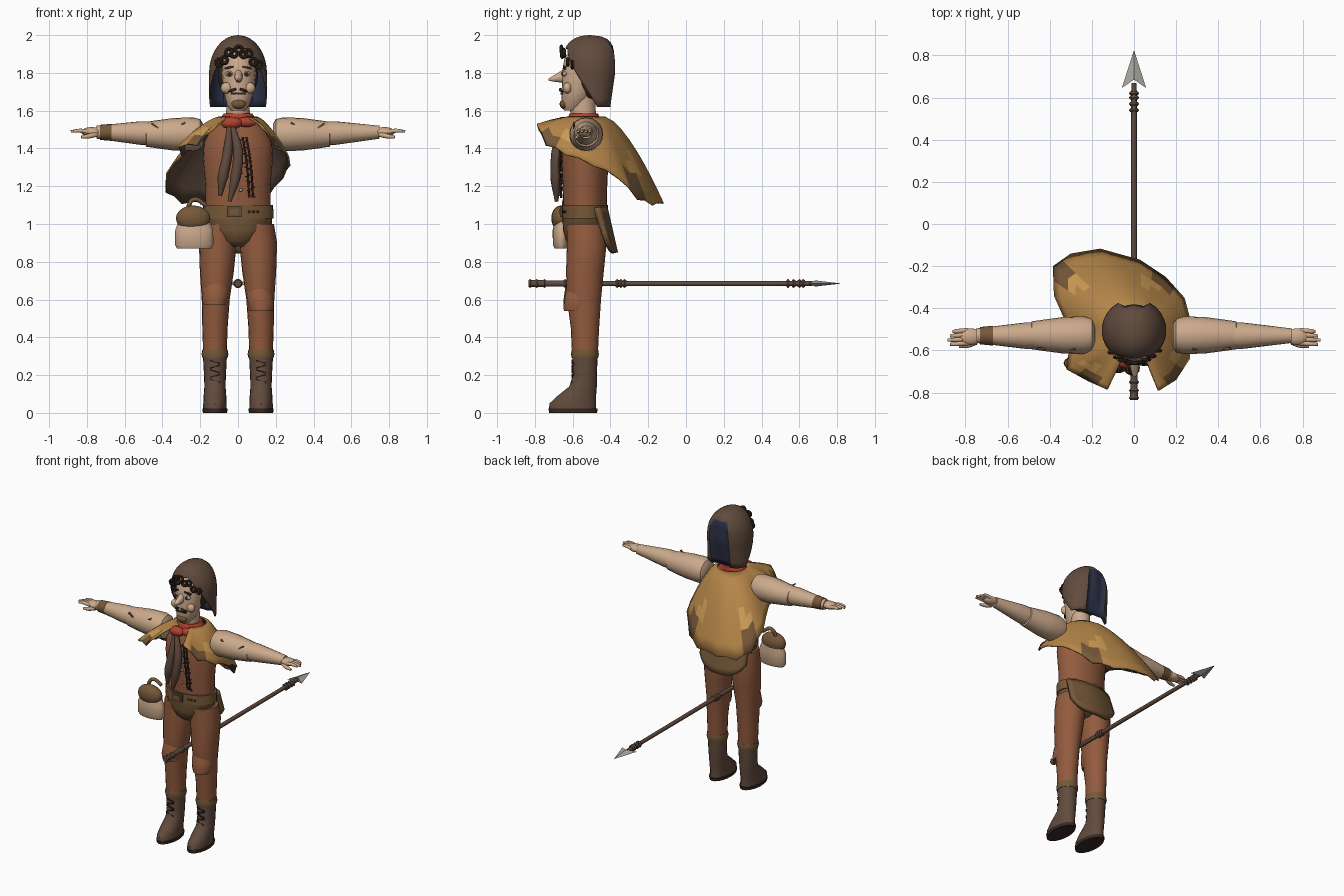
import bpy, bmesh
from math import sin, cos, pi, radians, degrees
from mathutils import Vector

if "Cube" in bpy.data.objects:
    bpy.data.objects.remove(bpy.data.objects["Cube"])


def material(name, *rgb):
    m = bpy.data.materials.new(name)
    m.use_nodes = True
    m.diffuse_color = (*rgb, 1)
    m.node_tree.nodes["Principled BSDF"].inputs["Base Color"].default_value = (*rgb, 1)
    return m


SKIN = material("skin and linen", .60, .40, .26)
RUST = material("rust leather", .29, .105, .048)
OCHRE = material("ochre cloth", .46, .235, .065)
LIGHT = material("light ochre patch", .60, .33, .09)
DARK = material("dark brown leather", .12, .07, .047)
OLIVE = material("olive brown leather", .18, .098, .04)
RED = material("red cloth", .42, .055, .028)
NAVY = material("navy lining", .027, .032, .065)
STEEL = material("pale steel", .40, .38, .34)
HAIR = material("near black brown", .04, .022, .016)


def finish(ob, mats, angle=40):
    for m in mats if isinstance(mats, list) else [mats]:
        ob.data.materials.append(m)
    bpy.ops.object.select_all(action='DESELECT')
    ob.select_set(True)
    bpy.context.view_layer.objects.active = ob
    bpy.ops.object.shade_smooth_by_angle(angle=radians(angle))
    return ob


def from_bmesh(name, bm, mats, angle=40):
    mesh = bpy.data.meshes.new(name)
    bm.to_mesh(mesh)
    bm.free()
    ob = bpy.data.objects.new(name, mesh)
    bpy.context.collection.objects.link(ob)
    return finish(ob, mats, angle)


def loft(name, axis, rings, mat, sides=20, angle=40):
    """Rings are (position on axis, centre a, centre b, radius a, radius b)."""
    bm = bmesh.new()
    loops = []
    for p, ca, cb, ra, rb in rings:
        loop = []
        for k in range(sides):
            t = 2 * pi * k / sides
            a, b = ca + ra * cos(t), cb + rb * sin(t)
            loop.append(bm.verts.new({'x': (p, a, b), 'y': (a, p, b), 'z': (a, b, p)}[axis]))
        loops.append(loop)
    for lo, hi in zip(loops, loops[1:]):
        for k in range(sides):
            n = (k + 1) % sides
            bm.faces.new((lo[k], lo[n], hi[n], hi[k]))
    bm.faces.new(loops[0])
    bm.faces.new(loops[-1])
    bmesh.ops.recalc_face_normals(bm, faces=bm.faces)
    return from_bmesh(name, bm, mat, angle)


def sheet(name, point, columns, rows, mats, rule, thickness=.008, inside=0):
    """Cloth grid with a thickness; rule picks the material of each face."""
    bm = bmesh.new()
    v = [[bm.verts.new(point(i, j)) for i in range(columns + 1)] for j in range(rows + 1)]
    for j in range(rows):
        for i in range(columns):
            f = bm.faces.new((v[j][i], v[j + 1][i], v[j + 1][i + 1], v[j][i + 1]))
            f.material_index = rule(i, j)
    bmesh.ops.remove_doubles(bm, verts=bm.verts, dist=.0005)
    ob = from_bmesh(name, bm, mats, 50)
    s = ob.modifiers.new("thickness", 'SOLIDIFY')
    s.thickness, s.offset, s.material_offset = thickness, -1, inside
    return ob


def ball(name, loc, size, mat):
    bpy.ops.mesh.primitive_uv_sphere_add(segments=18, ring_count=12, location=loc)
    ob = bpy.context.object
    ob.name, ob.scale = name, size
    return finish(ob, mat)


def box(name, loc, size, mat, turn=0):
    bpy.ops.mesh.primitive_cube_add(size=1, location=loc, rotation=(0, turn, 0))
    ob = bpy.context.object
    ob.name, ob.scale = name, size
    return finish(ob, mat)


def tube(name, points, radii, mat):
    curve = bpy.data.curves.new(name, 'CURVE')
    curve.dimensions, curve.bevel_depth, curve.bevel_resolution = '3D', 1, 3
    curve.use_fill_caps, curve.resolution_u = True, 6
    s = curve.splines.new('BEZIER')
    s.bezier_points.add(len(points) - 1)
    for bp, p, r in zip(s.bezier_points, points, radii):
        bp.co, bp.radius = p, r
        bp.handle_left_type = bp.handle_right_type = 'AUTO'
    ob = bpy.data.objects.new(name, curve)
    bpy.context.collection.objects.link(ob)
    bpy.ops.object.select_all(action='DESELECT')
    ob.select_set(True)
    bpy.context.view_layer.objects.active = ob
    bpy.ops.object.convert(target='MESH')
    return finish(bpy.context.object, mat)


MID = -.535  # depth of the body's centre line

# Trunk, hips and belt
loft("vest", 'z', [(1.07, 0, MID, .172, .115), (1.2, 0, MID, .172, .118), (1.35, 0, MID, .185, .125),
     (1.43, 0, MID, .18, .12), (1.5, 0, MID, .145, .1), (1.56, 0, MID, .09, .07)], RUST, 28)
loft("shorts", 'z', [(.88, 0, MID, .05, .06), (.91, 0, MID, .1, .1), (.97, 0, MID, .165, .116),
     (1.05, 0, MID, .185, .12)], OLIVE, 28)
loft("belt", 'z', [(1.03, 0, MID, .188, .122), (1.1, 0, MID, .186, .122)], OLIVE, 28)
box("buckle", (-.02, -.66, 1.065), (.075, .012, .055), DARK)
box("buckle_plate", (-.02, -.667, 1.065), (.05, .006, .03), OLIVE)
for k in range(3):
    ball("belt_hole", (.06 + .022 * k, -.652 + .005 * k, 1.065), (.007, .006, .007), HAIR)

# Legs and boots
for s, side in ((1, "left"), (-1, "right")):
    c = .122 * s
    loft(side + "_leg", 'z', [(.3, c, MID, .062, .068), (.45, c, MID, .067, .075), (.6, .118 * s, -.54, .074, .09),
         (.75, .112 * s, -.535, .09, .1), (.9, .107 * s, -.525, .1, .105), (1, .1 * s, -.53, .09, .1)], RUST)
    loft(side + "_boot", 'z', [(.02, c, -.6, .062, .125), (.05, c, -.6, .062, .123), (.09, c, -.578, .06, .102),
         (.14, c, -.545, .056, .073), (.2, c, -.535, .058, .063), (.31, c, MID, .064, .068)], DARK)
    loft(side + "_sole", 'z', [(0, c, -.598, .064, .127), (.022, c, -.598, .067, .13)], HAIR)
    loft(side + "_boot_cuff", 'z', [(.29, c, MID, .066, .07), (.31, c, MID, .071, .074),
         (.335, c, MID, .067, .07)], OLIVE)
    drop = .03 if s > 0 else 0
    loft(side + "_knee_patch", 'z', [(.57 - drop, c, -.575, .062, .072), (.6 - drop, c, -.575, .07, .073),
         (.66 - drop, .115 * s, -.57, .07, .07), (.69 - drop, .115 * s, -.57, .05, .06)], RUST)
    for k in range(5):
        box(side + "_boot_lace", (c, -.6, .17 + .025 * k), (.055, .014, .007), HAIR, .3 * (-1) ** k)

# Arms and hands
for s, side in ((1, "left"), (-1, "right")):
    loft(side + "_sleeve", 'x', [(s * x, -.528, 1.475, r, r) for x, r in
         ((.185, .055), (.2, .08), (.24, .09), (.34, .086), (.43, .074), (.485, .066), (.49, .055))], SKIN)
    loft(side + "_forearm", 'x', [(s * x, -.53, 1.48 + .02 * (x - .45), r, r) for x, r in
         ((.46, .062), (.52, .062), (.62, .05), (.75, .034))], SKIN)
    ball(side + "_palm", (.775 * s, MID, 1.487), (.055, .04, .026), SKIN)
    for k in range(4):
        y = MID - .03 + .02 * k
        tip = .885 - .012 * abs(k - 1)
        tube(side + "_finger", [(.79 * s, y, 1.488), (.84 * s, y - .004, 1.494), (tip * s, y - .006, 1.49)],
             (.012, .011, .007), SKIN)
    tube(side + "_thumb", [(.75 * s, -.56, 1.475), (.79 * s, -.575, 1.465), (.83 * s, -.58, 1.46)],
         (.014, .013, .008), SKIN)
    for x, z, turn in ((.3, 1.525, .5), (.44, 1.52, -.6)):
        box(side + "_sleeve_stitch", (x * s, -.593, z), (.045, .012, .008), OLIVE, turn * s)
loft("wristband", 'x', [(-.67, -.53, 1.485, .047, .045), (-.73, -.53, 1.485, .041, .04)], OLIVE)

# Head and face
loft("neck", 'z', [(1.5, 0, -.54, .065, .065), (1.68, 0, -.55, .06, .07)], SKIN)
loft("head", 'z', [(1.6, 0, -.605, .035, .04), (1.63, 0, -.595, .06, .066), (1.7, .004, -.57, .08, .088),
     (1.8, .005, -.56, .09, .097), (1.88, .005, -.555, .08, .088), (1.94, 0, -.55, .04, .05)], SKIN)
ball("hair_back", (0, -.505, 1.79), (.108, .1, .14), HAIR)
loft("nose", 'y', [(-.64, .003, 1.785, .022, .04), (-.68, .003, 1.775, .021, .024),
     (-.71, .003, 1.768, .014, .013), (-.727, .003, 1.765, .005, .005)], SKIN, 12)
ball("goatee", (.003, -.643, 1.635), (.04, .026, .027), OLIVE)
box("mouth", (.003, -.658, 1.69), (.08, .012, .01), HAIR)
for s, side in ((1, "left"), (-1, "right")):
    ball(side + "_cheek", (.062 * s, -.628, 1.72), (.03, .024, .03), SKIN)
    ball(side + "_eye", (.045 * s, -.641, 1.795), (.023, .014, .014), STEEL)
    ball(side + "_pupil", (.045 * s, -.652, 1.795), (.01, .007, .011), HAIR)
    box(side + "_eyebrow", (.047 * s, -.643, 1.828), (.05, .016, .011), HAIR, .2 * s)
    tube(side + "_moustache", [(.01 * s, -.666, 1.715), (.03 * s, -.664, 1.708), (.05 * s, -.652, 1.7)],
         (.006, .008, .003), HAIR)
for k in range(9):
    x = -.1 + .026 * k
    z = 1.925 - 7 * x * x - (.02 if k % 2 else 0)
    bpy.ops.mesh.primitive_torus_add(location=(x, -.66 + 5 * x * x, z), rotation=(pi / 2, 0, .5 * x),
                                     major_radius=.017, minor_radius=.009, major_segments=14, minor_segments=8)
    bpy.context.object.name = "hair_curl"
    finish(bpy.context.object, HAIR)


# Hood, open at the face, with a lined notch at the back
def hood_point(i, j):
    a = 2 * pi * i / 48
    turn = degrees(min(a, 2 * pi - a))
    edge = 1.93 - .31 * min(1, max(0, (turn - 25) / 80))
    f = (j / 14) ** 1.5
    z = 2 - (2 - edge) * f
    h = max(0, (z - 1.8) / .2)
    rx, ry = .153 * (1 - h * h) ** .5, .15 * (1 - h ** 3.5) ** .45
    if turn > 90:
        ry -= .25 * max(0, 1.8 - z) * (turn - 90) / 90
    if turn > 152:
        rx, ry = rx * .85, ry * (1 - .18 * min(1, 3 * f))
    return rx * sin(a), -.505 - ry * cos(a), z


sheet("hood", hood_point, 48, 14, [DARK, NAVY], lambda i, j: int(20 <= i <= 27 and j > 3), .008, 1)

# Cape: spokes from the collar to a ragged hem
HEM = [(.12, -.79, 1.53), (.2, -.74, 1.42), (.265, -.64, 1.37), (.278, -.49, 1.31), (.24, -.35, 1.24),
       (.15, -.25, 1.13), (.03, -.17, 1.1), (-.16, -.117, 1.11), (-.3, -.14, 1.11), (-.385, -.2, 1.17),
       (-.38, -.34, 1.27), (-.3, -.52, 1.36), (-.32, -.69, 1.41), (-.22, -.745, 1.42), (-.13, -.785, 1.51)]


def cape_point(i, j):
    k, part = divmod(i, 2)
    hem = Vector(HEM[k])
    if part:
        hem = (hem + Vector(HEM[k + 1])) / 2 + Vector((0, 0, .012))
    a = radians(25 + 310 * i / 28)
    neck = Vector((.1 * sin(a), -.525 - .095 * cos(a), 1.57))
    f = j / 8
    p = neck.lerp(hem, f ** .9)
    p.z = neck.z + (hem.z - neck.z) * f ** 1.35
    return p


def cape_patch(i, j):
    if j > 5 and i % 8 in (1, 2):
        return 2
    return int((i % 7 in (3, 4)) and j in ((4, 5) if i % 2 else (5, 5)))


sheet("cape", cape_point, 28, 8, [OCHRE, LIGHT, OLIVE, DARK], cape_patch, .01, 3)

# Coat tail behind the hips
sheet("coat_tail", lambda i, j: (.18 * (1 - i / 6), -.415 + .055 * j / 6 - .05 * (i / 6 - 1) ** 2,
      1.09 - .24 * j / 6 * (1 - .35 * (i / 6 - 1) ** 4)), 12, 6, [OLIVE], lambda i, j: 0, .03)

# Neckerchief with hanging tails
loft("neckerchief", 'z', [(1.525, 0, -.55, .09, .085), (1.55, 0, -.545, .1, .09), (1.585, 0, -.54, .075, .075)], RED)
ball("neckerchief_knot", (-.035, -.65, 1.535), (.058, .035, .033), RED)
ball("neckerchief_fold", (.045, -.635, 1.54), (.055, .03, .027), RED)
tube("long_scarf_tail", [(-.03, -.66, 1.52), (0, -.685, 1.38), (-.015, -.69, 1.24), (-.045, -.685, 1.12)],
     (.014, .028, .028, .01), DARK)
tube("short_scarf_tail", [(-.045, -.66, 1.52), (-.055, -.675, 1.38), (-.08, -.68, 1.25), (-.095, -.67, 1.15)],
     (.014, .026, .028, .01), DARK)

# Lacing and studs on the vest
for x in (.035, .055):
    tube("vest_cord", [(x - .01, -.66, 1.46), (x + .012, -.67, 1.32), (x + .025, -.66, 1.14)], (.005,) * 3, HAIR)
for k in range(9):
    box("vest_lace", (.073 - .005 * k, -.66, 1.15 + .036 * k), (.045, .012, .006), HAIR, .4 * (-1) ** k)
for z in (1.18, 1.27, 1.36):
    ball("vest_stud", (.015, -.66, z), (.009, .008, .009), STEEL)

# Shoulder pouch on the belt
loft("pouch", 'z', [(.87, -.232, -.66, .09, .035), (.89, -.232, -.66, .102, .045), (.97, -.232, -.66, .1, .046),
     (1.03, -.232, -.655, .075, .035)], SKIN)
ball("pouch_flap", (-.238, -.663, 1.03), (.092, .05, .068), OLIVE)
tube("pouch_strap", [(-.27, -.65, 1.07), (-.235, -.64, 1.13), (-.17, -.63, 1.1)], (.012,) * 3, OLIVE)

# Spear
SPEAR = .685
loft("spear_shaft", 'y', [(-.83, 0, SPEAR, .015, .015), (.67, 0, SPEAR, .013, .013)], DARK, 14)
loft("spear_grip", 'y', [(-.83, 0, SPEAR, .018, .018), (-.6, 0, SPEAR, .017, .017)], DARK, 14)
for y in (-.825, -.79, -.75, -.64, -.365, -.345, -.325, .54, .57, .6, .62):
    loft("spear_ring", 'y', [(y - .009, 0, SPEAR, .018, .018), (y, 0, SPEAR, .024, .024),
         (y + .009, 0, SPEAR, .018, .018)], DARK, 14)
for s in (1, -1):
    bm = bmesh.new()
    tip, barb, top, low = [bm.verts.new(p) for p in ((0, .825, SPEAR), (.058 * s, .645, SPEAR),
                           (0, .685, SPEAR + .016), (0, .685, SPEAR - .016))]
    for f in ((tip, barb, top), (tip, low, barb), (barb, low, top), (tip, top, low)):
        bm.faces.new(f)
    bmesh.ops.recalc_face_normals(bm, faces=bm.faces)
    from_bmesh("spear_blade", bm, STEEL, 10)
